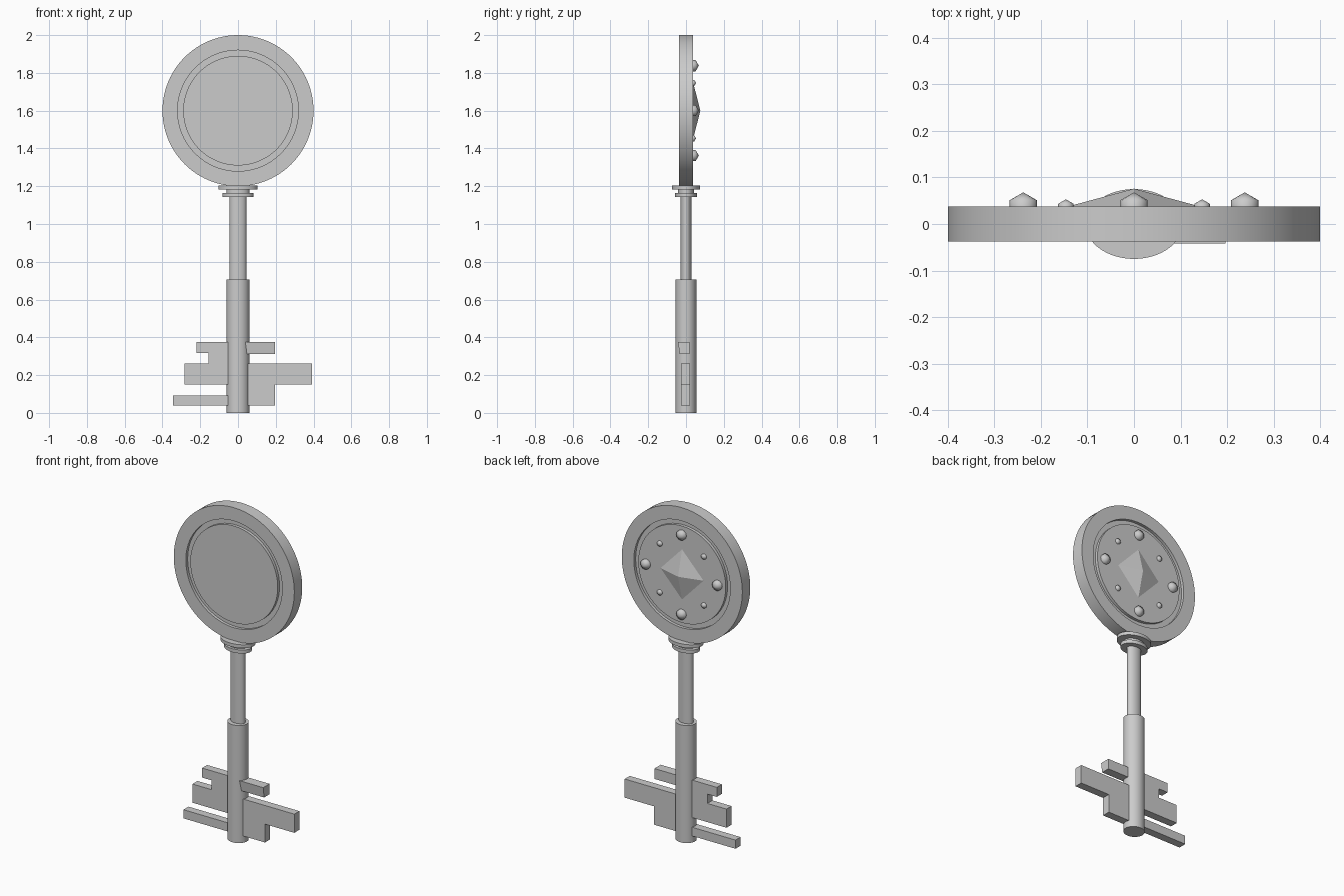
import bpy, bmesh, math
from mathutils import Matrix

if "Cube" in bpy.data.objects:
    bpy.data.objects.remove(bpy.data.objects["Cube"])


def finish(name, bm, smooth=True):
    bmesh.ops.recalc_face_normals(bm, faces=bm.faces)
    me = bpy.data.meshes.new(name)
    bm.to_mesh(me)
    bm.free()
    ob = bpy.data.objects.new(name, me)
    bpy.context.collection.objects.link(ob)
    if smooth:
        bpy.context.view_layer.objects.active = ob
        ob.select_set(True)
        bpy.ops.object.shade_smooth_by_angle(angle=math.radians(35))
        ob.select_set(False)
    return ob


def lathe(name, profile, center=(0, 0, 0), axis='Z', sx=1, sy=1, n=64):
    """Revolve (radius, height) points, starting and ending on the axis."""
    bm = bmesh.new()
    vs = [bm.verts.new((r * sx, 0, h)) for r, h in profile]
    es = [bm.edges.new(p) for p in zip(vs, vs[1:])]
    bmesh.ops.spin(bm, geom=vs + es, cent=(0, 0, 0), axis=(0, 0, 1),
                   angle=math.tau, steps=n, use_duplicate=False)
    bmesh.ops.remove_doubles(bm, verts=bm.verts, dist=1e-5)
    for v in bm.verts:
        v.co.y *= sy / sx
    if axis == 'Y':
        bm.transform(Matrix.Rotation(-math.pi / 2, 4, 'X'))
    bm.transform(Matrix.Translation(center))
    return finish(name, bm)


def plate(name, outline, y0, y1):
    """Extrude an x,z outline through the key's thickness."""
    bm = bmesh.new()
    f = bm.faces.new([bm.verts.new((x, y0, z)) for x, z in outline])
    g = bmesh.ops.extrude_face_region(bm, geom=[f])['geom']
    for v in g:
        if isinstance(v, bmesh.types.BMVert):
            v.co.y = y1
    return finish(name, bm, False)


# Round head with a circular groove on both faces
half = [(0.4, 0.0375), (0.32, 0.0375), (0.32, 0.02), (0.29, 0.02), (0.29, 0.0375), (0, 0.0375)]
lathe("head", [(r, -h) for r, h in reversed(half)] + half, (0, 0, 1.6), 'Y', n=96)

# Shaft, sleeve and oval collar
lathe("sleeve", [(0, 0), (1, 0), (1, 0.705), (0, 0.705)], sx=0.06, sy=0.055)
lathe("shaft", [(0, 0.69), (1, 0.69), (1, 1.21), (0, 1.21)], sx=0.044, sy=0.028)
for i, (z0, z1, rx, ry) in enumerate([(1.142, 1.163, 0.082, 0.058),
                                      (1.16, 1.185, 0.06, 0.043),
                                      (1.183, 1.203, 0.104, 0.075)]):
    lathe(f"collar_{i}", [(0, z0), (1, z0), (1, z1), (0, z1)], sx=rx, sy=ry)

# Teeth
Y0, Y1 = -0.026, 0.022
plate("tooth_left_upper", [(-0.02, 0.375), (-0.22, 0.375), (-0.22, 0.318), (-0.157, 0.318),
                           (-0.157, 0.262), (-0.284, 0.262), (-0.284, 0.15), (-0.02, 0.15)], Y0, Y1)
plate("tooth_left_lower", [(-0.02, 0.092), (-0.344, 0.092), (-0.344, 0.04), (-0.02, 0.04)], Y0, Y1)
plate("tooth_right_lower", [(0.02, 0.262), (0.392, 0.262), (0.392, 0.15), (0.197, 0.15),
                            (0.197, 0.04), (0.02, 0.04)], Y0, Y1)
top = plate("tooth_right_upper", [(0.02, 0.375), (0.197, 0.375), (0.197, 0.313), (0.02, 0.313)], -0.042, 0.018)
for v in top.data.vertices:
    if v.co.z < 0.34 and v.co.y < 0:
        v.co.y += 0.008

# Pyramid gem on the back
bm = bmesh.new()
base = [bm.verts.new((x, 0.036, 1.6 + z)) for x, z in ((0.148, 0), (0, 0.156), (-0.148, 0), (0, -0.156))]
tip = bm.verts.new((0, 0.076, 1.6))
bm.faces.new(base)
for i in range(4):
    bm.faces.new((base[i], base[(i + 1) % 4], tip))
finish("gem", bm, False)

# Studs around the gem: large on the axes, small on the diagonals
for i in range(8):
    a = i * math.pi / 4
    d, r = (0.238, 0.034) if i % 2 == 0 else (0.207, 0.019)
    bm = bmesh.new()
    bmesh.ops.create_uvsphere(bm, u_segments=12, v_segments=3, radius=r)
    bm.transform(Matrix.Translation((d * math.cos(a), 0.034, 1.6 + d * math.sin(a)))
                 @ Matrix.Rotation(-math.pi / 2, 4, 'X'))
    me = finish(f"stud_{i}", bm, False)
    for p in me.data.polygons:
        p.use_smooth = True
